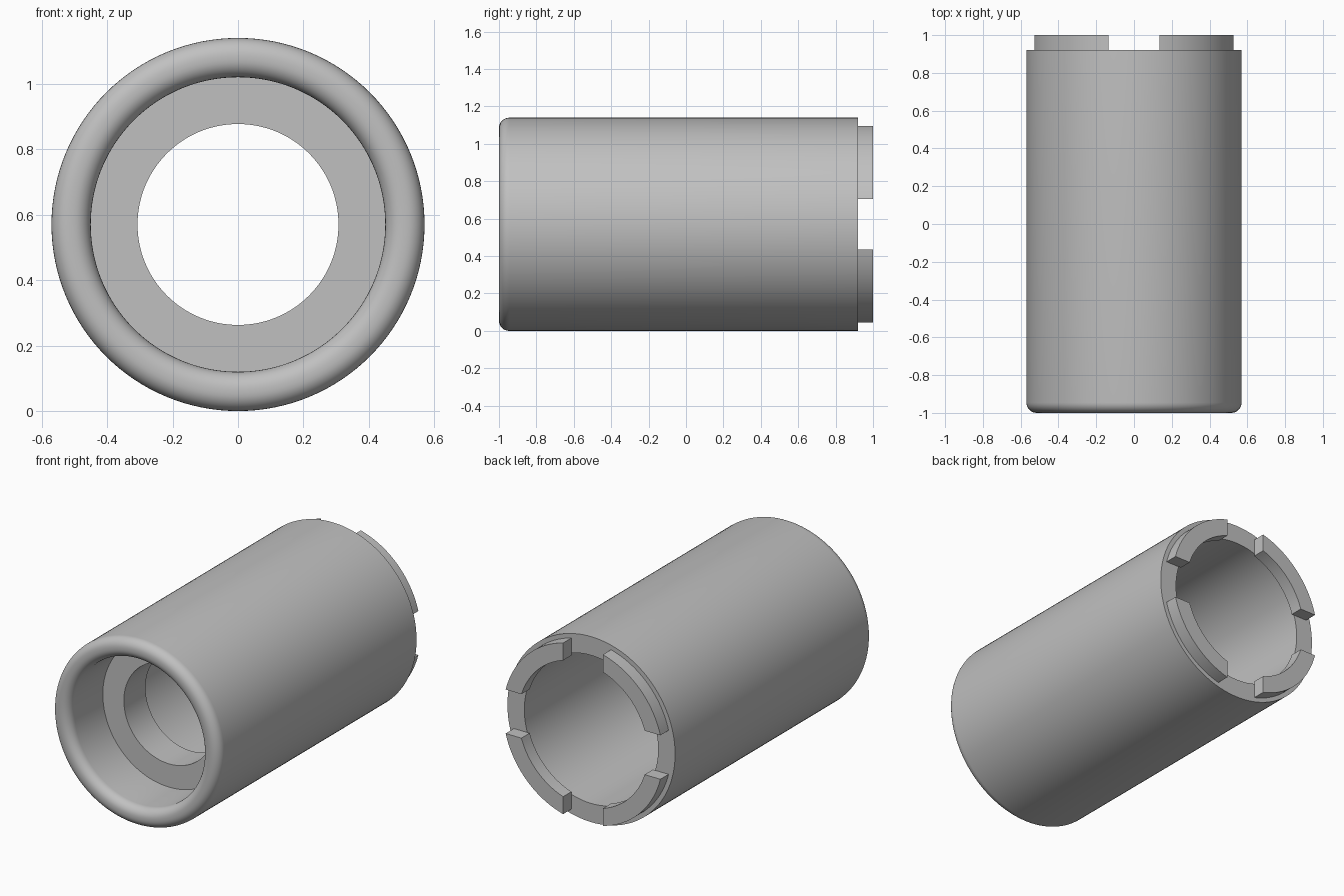
import bpy, bmesh
from math import sin, cos, asin, pi

cube = bpy.data.objects.get("Cube")
if cube:
    bpy.data.objects.remove(cube, do_unlink=True)

R = 0.57          # outer radius, also height of the axis
BORE = 0.455      # rear bore
MOUTH = 0.45      # front recess
HOLE = 0.307      # hole through the inner flange
BACK = 0.92       # rear shoulder
FILLET = 0.055

grey = bpy.data.materials.new("grey plastic")
grey.use_nodes = True
colour = (0.53, 0.53, 0.53, 1)
grey.diffuse_color = colour
grey.node_tree.nodes["Principled BSDF"].inputs["Base Color"].default_value = colour


def point(radius, angle, y):
    return (radius * sin(angle), y, R + radius * cos(angle))


def finish(name, bm):
    bmesh.ops.recalc_face_normals(bm, faces=bm.faces)
    mesh = bpy.data.meshes.new(name)
    bm.to_mesh(mesh)
    bm.free()
    mesh.materials.append(grey)
    obj = bpy.data.objects.new(name, mesh)
    bpy.context.collection.objects.link(obj)
    bpy.ops.object.select_all(action='DESELECT')
    obj.select_set(True)
    bpy.context.view_layer.objects.active = obj
    bpy.ops.object.shade_smooth_by_angle(angle=pi / 6)
    return obj


def bridge(bm, a, b):
    """Join two closed loops of vertices with quads."""
    n = len(a)
    for i in range(n):
        j = (i + 1) % n
        bm.faces.new((a[i], a[j], b[j], b[i]))


def lathe(name, profile, segments=128):
    bm = bmesh.new()
    rings = [[bm.verts.new(point(r, 2 * pi * k / segments, y)) for r, y in profile]
             for k in range(segments)]
    for k in range(segments):
        bridge(bm, rings[k], rings[(k + 1) % segments])
    return finish(name, bm)


def rounding(radius, start, steps=8):
    """Quarter round of the front lip, as (radius, y) points."""
    turns = [start + pi / 2 * i / steps for i in range(steps + 1)]
    return [(radius + FILLET * cos(t), -1 + FILLET - FILLET * sin(t)) for t in turns]


# Hollow body with rounded front lip and inner flange
body = [(R, BACK)]
body += rounding(R - FILLET, 0)
body += rounding(MOUTH + FILLET, pi / 2)
body += [(MOUTH, -0.67), (HOLE, -0.67), (HOLE, -0.46), (BORE, -0.46), (BORE, BACK)]
lathe("sleeve_body", body)


# Four rear tabs separated by parallel-sided slots
def tab(name, turn, steps=24):
    bm = bmesh.new()
    loops = []
    for i in range(steps + 1):
        loop = []
        for r, y in ((0.543, BACK), (0.543, 1), (0.44, 1), (0.44, BACK)):
            edge = asin(0.135 / r)
            angle = turn + edge + (pi / 2 - 2 * edge) * i / steps
            loop.append(bm.verts.new(point(r, angle, y)))
        loops.append(loop)
    for a, b in zip(loops, loops[1:]):
        bridge(bm, a, b)
    bm.faces.new(loops[0])
    bm.faces.new(loops[-1])
    return finish(name, bm)


for k, name in enumerate(("upper_left", "lower_left", "lower_right", "upper_right")):
    tab("rear_tab_" + name, k * pi / 2)
